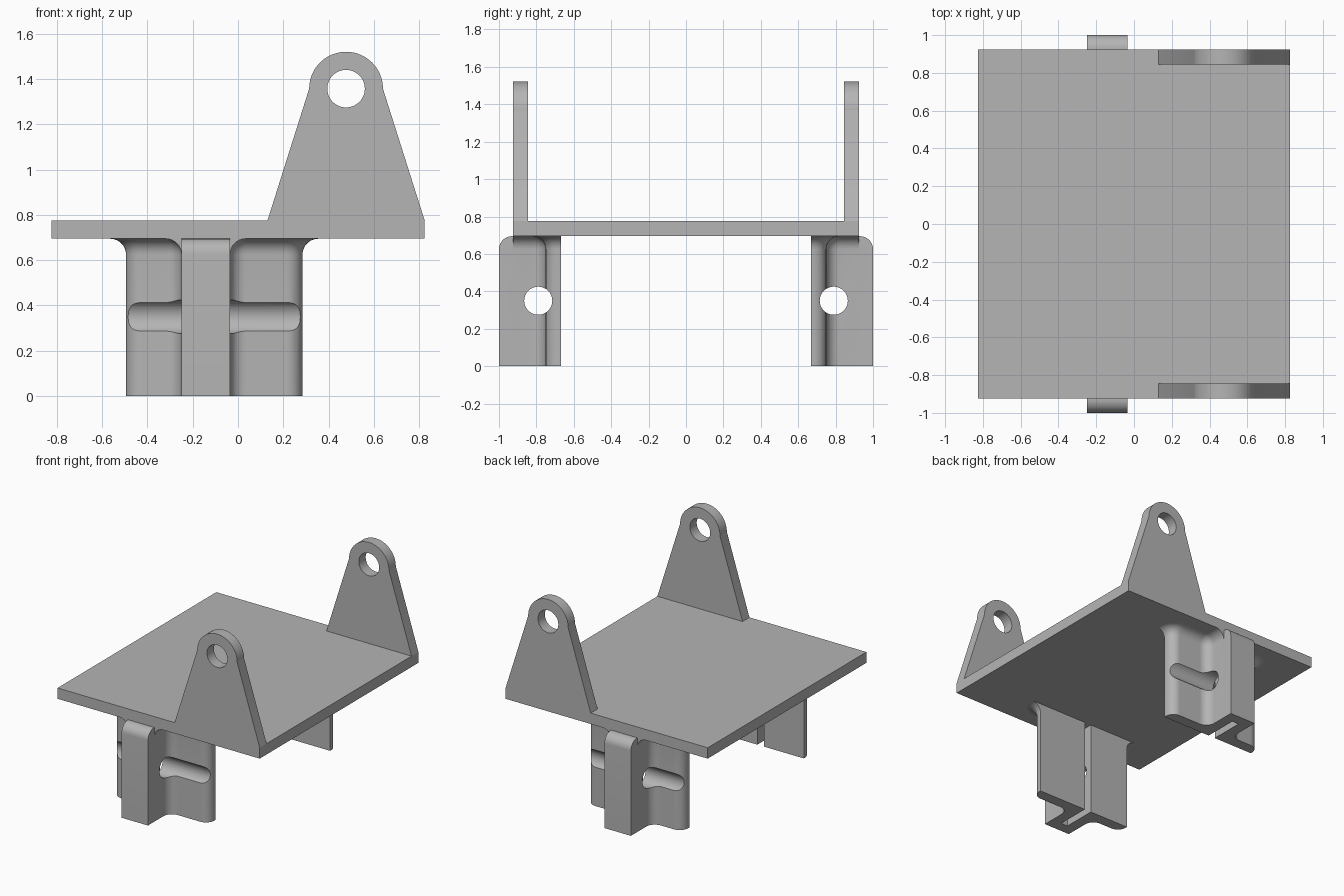
import bpy, bmesh
from math import sin, cos, pi, sqrt, radians

if "Cube" in bpy.data.objects:
    bpy.data.objects.remove(bpy.data.objects["Cube"])

grey = bpy.data.materials.new("plain grey")
grey.use_nodes = True
colour = (0.46, 0.46, 0.46, 1)
grey.diffuse_color = colour
grey.node_tree.nodes["Principled BSDF"].inputs["Base Color"].default_value = colour

PLATE_X, PLATE_Y, PLATE_LOW, PLATE_TOP = 0.825, 0.925, 0.695, 0.775
WALL = 0.08
R = 0.07                                  # common fillet radius
FLANGE_IN, FLANGE_OUT, RIB_END = 0.667, 0.75, 1.0
FLANGE_X = (-0.495, 0.285)
RIB_X = (-0.25, -0.035)


def make_object(name, bm):
    bmesh.ops.remove_doubles(bm, verts=bm.verts, dist=0.0002)
    bmesh.ops.recalc_face_normals(bm, faces=bm.faces)
    mesh = bpy.data.meshes.new(name)
    bm.to_mesh(mesh)
    bm.free()
    mesh.materials.append(grey)
    obj = bpy.data.objects.new(name, mesh)
    bpy.context.collection.objects.link(obj)
    return obj


def loft(name, rings):
    """Skin a stack of equal-length rings and cap both ends."""
    bm = bmesh.new()
    loops = [[bm.verts.new(p) for p in ring] for ring in rings]
    n = len(loops[0])
    for low, high in zip(loops, loops[1:]):
        for i in range(n):
            j = (i + 1) % n
            bm.faces.new((low[i], low[j], high[j], high[i]))
    bm.faces.new(loops[0])
    bm.faces.new(loops[-1])
    return make_object(name, bm)


def arc(cx, cy, r, start, end, steps=8):
    angles = [radians(start + (end - start) * i / steps) for i in range(steps + 1)]
    return [(cx + r * cos(a), cy + r * sin(a)) for a in angles]


def activate(obj):
    bpy.ops.object.select_all(action='DESELECT')
    obj.select_set(True)
    bpy.context.view_layer.objects.active = obj


def bore(obj, centre, radius, rotation):
    """Cut a round hole through the part."""
    bpy.ops.mesh.primitive_cylinder_add(vertices=48, radius=radius, depth=3,
                                        location=centre, rotation=rotation)
    cutter = bpy.context.object
    cutter.hide_render = True
    cutter.data.materials.append(grey)
    mod = obj.modifiers.new("bore", 'BOOLEAN')
    mod.operation, mod.solver, mod.object = 'DIFFERENCE', 'EXACT', cutter
    activate(obj)
    bpy.ops.object.modifier_apply(modifier="bore")
    bpy.data.objects.remove(cutter)
    bpy.ops.object.shade_smooth_by_angle(angle=radians(28))


def leg_outline(flare, rib_end):
    """Hat section, grown outward by the flare under the plate."""
    left, right = FLANGE_X[0] - flare, FLANGE_X[1] + flare
    rib_l, rib_r = RIB_X[0] - flare, RIB_X[1] + flare
    face = FLANGE_OUT + flare
    big, small = R + flare, max(R - flare, 0)
    slot_l, slot_r = RIB_X[0] + WALL, RIB_X[1] - WALL
    slot_end = RIB_END - WALL
    pts = [(right, FLANGE_IN)]
    pts += arc(right - big, face - big, big, 0, 90)
    pts += arc(RIB_X[1] + R, FLANGE_OUT + R, small, 270, 180)
    pts += [(rib_r, PLATE_Y), (RIB_X[1], PLATE_Y), (RIB_X[1], rib_end)]
    pts += [(RIB_X[0], rib_end), (RIB_X[0], PLATE_Y), (rib_l, PLATE_Y)]
    pts += arc(RIB_X[0] - R, FLANGE_OUT + R, small, 0, -90)
    pts += arc(left + big, face - big, big, 90, 180)
    pts += [(left, FLANGE_IN), (slot_l, FLANGE_IN), (slot_l, slot_end),
            (slot_r, slot_end), (slot_r, FLANGE_IN)]
    # keep the rounded ends from reaching behind the inner face
    return [(x, max(y, FLANGE_IN)) for x, y in pts]


def make_leg(name, side):
    levels = [(0, 0, RIB_END)]
    steps = 8
    for i in range(steps + 1):
        a = pi / 2 * i / steps
        levels.append((PLATE_LOW - R + R * sin(a), R - R * cos(a),
                       RIB_END - R + R * cos(a)))
    rings = [[(x, side * y, z) for x, y in leg_outline(flare, end)]
             for z, flare, end in levels]
    leg = loft(name, rings)
    bore(leg, (0, side * 0.79, 0.35), 0.075, (0, pi / 2, 0))


def make_ear(name, side):
    cx, cz, r = 0.4775, 1.358, 0.163
    profile = [(PLATE_X, PLATE_TOP)] + arc(cx, cz, r, 0, 180, 32) + [(0.13, PLATE_TOP)]
    rings = [[(x, side * y, z) for x, z in profile]
             for y in (PLATE_Y - WALL, PLATE_Y)]
    ear = loft(name, rings)
    bore(ear, (cx, side * PLATE_Y, cz), 0.083, (pi / 2, 0, 0))


# Flat base plate
corners = [(-PLATE_X, -PLATE_Y), (PLATE_X, -PLATE_Y), (PLATE_X, PLATE_Y), (-PLATE_X, PLATE_Y)]
loft("base_plate", [[(x, y, z) for x, y in corners] for z in (PLATE_LOW, PLATE_TOP)])

# Matching ears and slotted legs at front and back
for label, side in (("front", -1), ("back", 1)):
    make_ear(label + "_ear", side)
    make_leg(label + "_leg", side)
